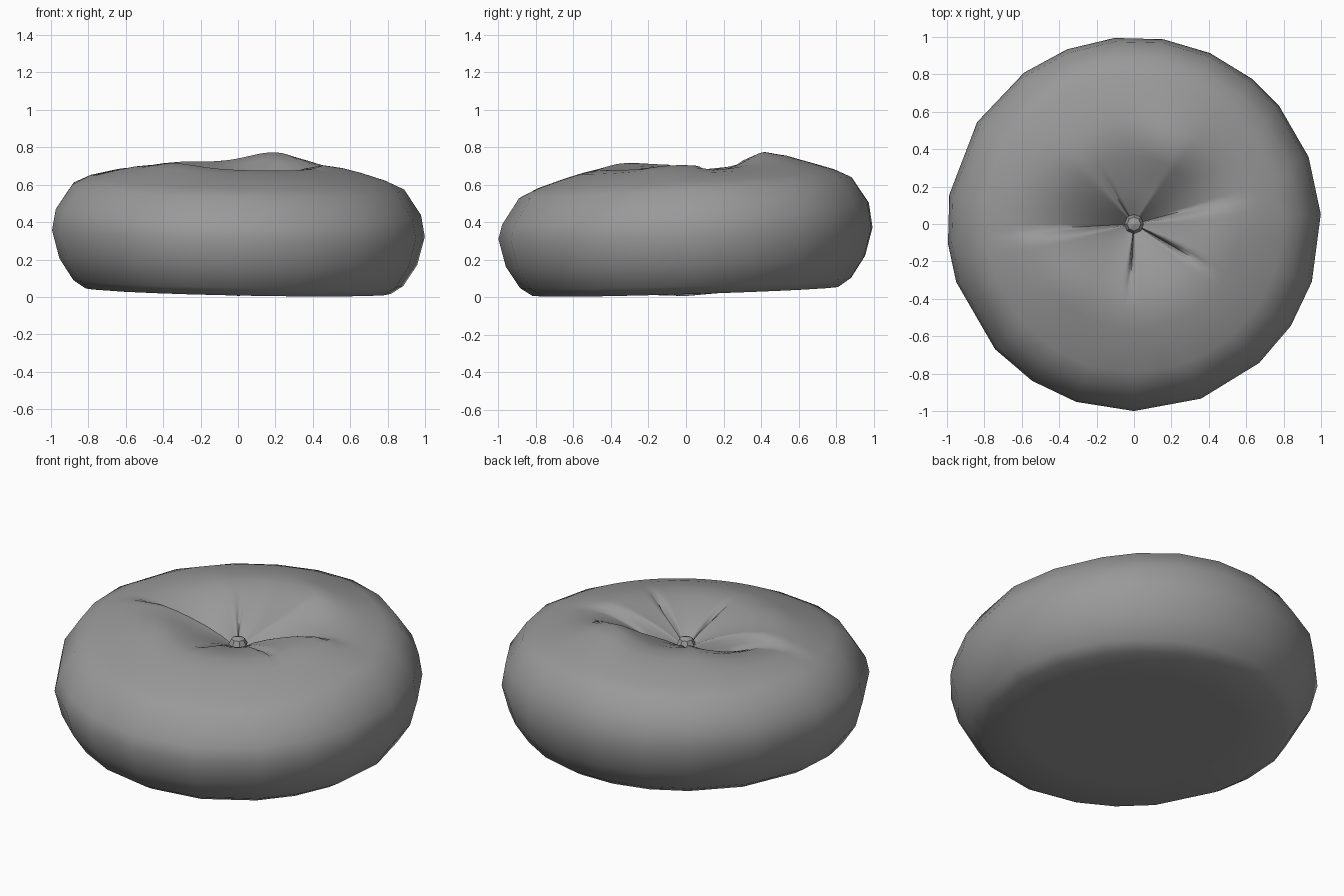
import bpy, bmesh, math

if "Cube" in bpy.data.objects:
    bpy.data.objects.remove(bpy.data.objects["Cube"])

SEGS = 120          # fine angular steps for the folded top
# Corners of the many-sided outline, in degrees
CORNERS = [3, 21, 39, 51, 66, 81, 96, 111, 126, 147, 171,
           186, 198, 222, 237, 252, 270, 291, 312, 327, 342]

# Cushion half profile: (radius, height) from the bottom edge up to the centre dimple
SIDE = [(0.58, 0.012), (0.82, 0.002), (0.885, 0.045), (0.96, 0.16), (1.0, 0.31),
        (0.98, 0.425), (0.89, 0.56)]
TOP = [(0.79, 0.605), (0.66, 0.643), (0.56, 0.662), (0.46, 0.667), (0.36, 0.652),
       (0.27, 0.628), (0.18, 0.597), (0.10, 0.56), (0.05, 0.53)]

# Folds: angle, width clockwise, width counter-clockwise, reach, depth
FOLDS = [(-30, 4, 4, 0.45, 0.07), (-93, 4, 4, 0.36, 0.07), (183, 50, 7, 0.70, 0.11),
         (15, 7, 42, 0.62, 0.08), (123, 5, 5, 0.32, 0.03)]
# Plump lobes: angle, half width, extra height
LOBES = [(64, 26, 0.06), (225, 26, 0.025), (-8, 22, 0.018), (125, 25, 0.01)]


def ang_diff(a, b):
    return (a - b + 180) % 360 - 180


def top_offset(deg, r):
    z = 0.0
    for a, cw, ccw, reach, depth in FOLDS:
        d = ang_diff(deg, a)
        across = max(0, 1 - abs(d) / (cw if d < 0 else ccw))
        along = max(0, 1 - r / reach) * min(1, r / 0.15)
        z -= depth * across * min(1, along * 1.5)
    for a, w, h in LOBES:
        across = math.exp(-(ang_diff(deg, a) / w) ** 2)
        z += h * across * math.exp(-((r - 0.44) / 0.14) ** 2)
    return z


def point(deg, r, z):
    """Place a profile point, adding the slight slump of the cushion."""
    a = math.radians(deg)
    x, y = r * math.cos(a), r * math.sin(a)
    h = z + 0.03 - 0.02 * x + 0.03 * y
    if z > 0.4 and r > 0.4:         # sagging front shoulder, full back right one
        w = min(1, (r - 0.4) / 0.2)
        h += 0.04 * min(y, 0) * w
        h += 0.03 * w * math.exp(-(ang_diff(deg, 72) / 32) ** 2)
    return x, y, h


bm = bmesh.new()


def bridge(lo, hi):
    n = len(lo)
    for i in range(n):
        j = (i + 1) % n
        bm.faces.new((lo[i], lo[j], hi[j], hi[i]))


def cap(ring, z):
    c = bm.verts.new((0, 0, z))
    for i in range(len(ring)):
        bm.faces.new((ring[i], ring[(i + 1) % len(ring)], c))


# Faceted sides and sagging underside
side = [[bm.verts.new(point(d, r, z)) for d in CORNERS] for r, z in SIDE]
for lo, hi in zip(side, side[1:]):
    bridge(lo, hi)
cap(side[0], 0.006)

# Folded top
top = []
for r, z in TOP:
    ring = []
    for i in range(SEGS):
        deg = i * 360 / SEGS
        x, y, h = point(deg, r, z)
        ring.append(bm.verts.new((x, y, h + top_offset(deg, r))))
    top.append(ring)
for lo, hi in zip(top, top[1:]):
    bridge(lo, hi)
cap(top[-1], 0.53)

# Join each side corner to the finer top ring
for k, d in enumerate(CORNERS):
    e = CORNERS[(k + 1) % len(CORNERS)]
    i0, n = d // 3, ((e - d) % 360) // 3
    a, b = side[-1][k], side[-1][(k + 1) % len(CORNERS)]
    half = n // 2
    for s in range(n):
        bm.faces.new((a if s < half else b, top[0][(i0 + s + 1) % SEGS],
                      top[0][(i0 + s) % SEGS]))
    bm.faces.new((a, b, top[0][(i0 + half) % SEGS]))

bmesh.ops.recalc_face_normals(bm, faces=bm.faces)
mesh = bpy.data.meshes.new("cushion")
bm.to_mesh(mesh)
bm.free()
cushion = bpy.data.objects.new("cushion", mesh)
bpy.context.collection.objects.link(cushion)
bpy.context.view_layer.objects.active = cushion
cushion.select_set(True)
bpy.ops.object.shade_smooth_by_angle(angle=math.radians(75))
cushion.select_set(False)

# Faceted centre button
bpy.ops.mesh.primitive_uv_sphere_add(segments=8, ring_count=4, radius=0.052,
                                     location=(0, 0, 0.56))
button = bpy.context.object
button.name = "centre_button"
button.scale = (1, 1, 0.8)

# Darker grey cloth
cloth = bpy.data.materials.new("grey_cloth")
cloth.diffuse_color = (0.32, 0.32, 0.32, 1)
cloth.use_nodes = True
cloth.node_tree.nodes["Principled BSDF"].inputs["Base Color"].default_value = cloth.diffuse_color
for ob in (cushion, button):
    ob.data.materials.append(cloth)
